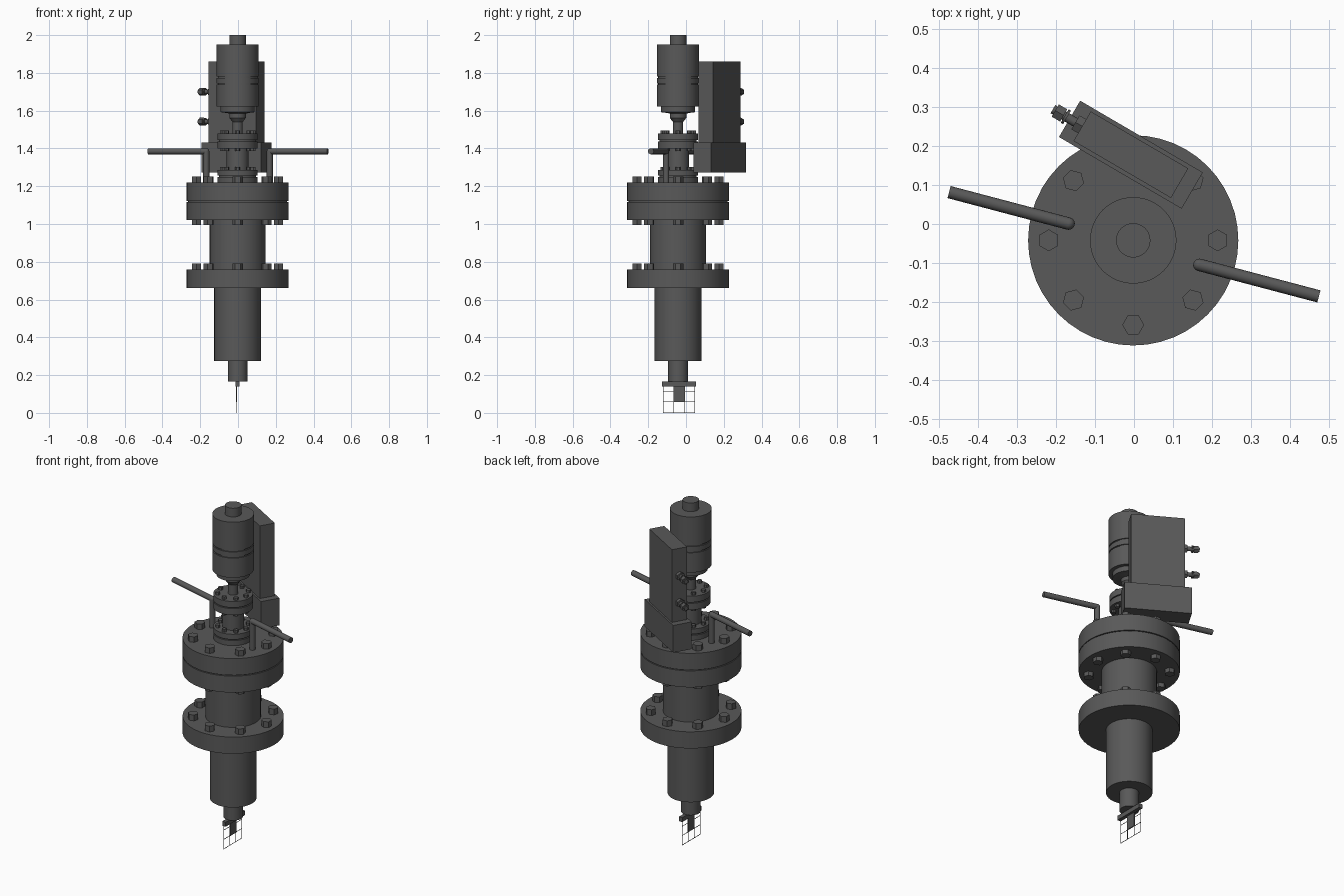
import bpy, bmesh, math
from mathutils import Vector, Matrix

if "Cube" in bpy.data.objects:
    bpy.data.objects.remove(bpy.data.objects["Cube"])

AX, AY = -0.002, -0.042          # main axis
mat = bpy.data.materials.new("dark_grey")
mat.diffuse_color = (0.1, 0.1, 0.1, 1)
mat.use_nodes = True
mat.node_tree.nodes["Principled BSDF"].inputs["Base Color"].default_value = mat.diffuse_color


def finish(name, bm, smooth=True):
    bmesh.ops.recalc_face_normals(bm, faces=bm.faces)
    me = bpy.data.meshes.new(name)
    bm.to_mesh(me)
    bm.free()
    ob = bpy.data.objects.new(name, me)
    bpy.context.collection.objects.link(ob)
    me.materials.append(mat)
    if smooth:
        bpy.ops.object.select_all(action='DESELECT')
        ob.select_set(True)
        bpy.context.view_layer.objects.active = ob
        bpy.ops.object.shade_smooth_by_angle(angle=math.radians(30))
    return ob


def lathe(name, profile, n=48):
    """Closed turned part on the main axis from (radius, z) points."""
    bm = bmesh.new()
    rings = [[bm.verts.new((AX + r * math.cos(2 * math.pi * i / n),
                            AY + r * math.sin(2 * math.pi * i / n), z))
              for i in range(n)] for r, z in profile]
    for a, b in zip(rings, rings[1:]):
        for i in range(n):
            j = (i + 1) % n
            bm.faces.new((a[i], a[j], b[j], b[i]))
    bm.faces.new(rings[0])
    bm.faces.new(rings[-1])
    return finish(name, bm)


def add_rod(bm, p, q, r, n=16, spin=0.0):
    p, q = Vector(p), Vector(q)
    m = (Matrix.Translation((p + q) / 2)
         @ (q - p).to_track_quat('Z', 'Y').to_matrix().to_4x4()
         @ Matrix.Rotation(spin, 4, 'Z'))
    bmesh.ops.create_cone(bm, cap_ends=True, segments=n, radius1=r, radius2=r,
                          depth=(q - p).length, matrix=m)


def bolts(name, ring, r, z0, z1, n=8):
    bm = bmesh.new()
    for i in range(n):
        a = 2 * math.pi * i / n
        m = (Matrix.Translation((AX + ring * math.cos(a), AY + ring * math.sin(a), (z0 + z1) / 2))
             @ Matrix.Rotation(a, 4, 'Z'))
        bmesh.ops.create_cone(bm, cap_ends=True, segments=6, radius1=r, radius2=r,
                              depth=z1 - z0, matrix=m)
    finish(name, bm, False)


def box(name, centre, size, angle=0.0):
    bm = bmesh.new()
    bmesh.ops.create_cube(bm, size=1, matrix=Matrix.Translation(centre)
                          @ Matrix.Rotation(angle, 4, 'Z') @ Matrix.Diagonal((*size, 1)))
    return finish(name, bm, False)


# Lower shaft, tube and flanges
lathe("lower_shaft", [(0.052, 0.165), (0.052, 0.275)])
lathe("lower_tube", [(0.124, 0.275), (0.124, 0.66)])
lathe("lower_flange", [(0.27, 0.66), (0.27, 0.758)])
lathe("middle_body", [(0.148, 0.758), (0.148, 1.02)])
lathe("main_flange", [(0.27, 1.02), (0.27, 1.117), (0.262, 1.117), (0.262, 1.122),
                      (0.27, 1.122), (0.27, 1.22)])
bolts("lower_flange_bolts", 0.217, 0.028, 0.758, 0.792)
bolts("main_flange_top_bolts", 0.217, 0.028, 1.22, 1.252)
bolts("main_flange_under_bolts", 0.217, 0.028, 0.995, 1.02)

# Neck with its two small flanges
lathe("neck", [(0.106, 1.22), (0.106, 1.25), (0.098, 1.25), (0.098, 1.256),
               (0.106, 1.256), (0.106, 1.287), (0.058, 1.287), (0.058, 1.40),
               (0.106, 1.40), (0.106, 1.438), (0.098, 1.438), (0.098, 1.444),
               (0.106, 1.444), (0.106, 1.48)])
bolts("neck_base_bolts", 0.083, 0.013, 1.287, 1.303)
bolts("neck_top_bolts", 0.083, 0.013, 1.48, 1.495)
bolts("neck_under_bolts", 0.083, 0.013, 1.386, 1.40)

# Motor with coupling cone, grooves and cap
lathe("coupling", [(0.027, 1.48), (0.027, 1.54), (0.044, 1.562), (0.044, 1.585),
                   (0.072, 1.59)])
lathe("motor", [(0.072, 1.59), (0.09, 1.592), (0.09, 1.622), (0.111, 1.622),
                (0.111, 1.738), (0.105, 1.738), (0.105, 1.745), (0.111, 1.745),
                (0.111, 1.774), (0.105, 1.774), (0.105, 1.781), (0.111, 1.781),
                (0.111, 1.949)])
lathe("motor_cap", [(0.044, 1.949), (0.044, 2.0)])

# Bent handle rods, opposite each other about the axis
for side, s in (("left", -1), ("right", 1)):
    bm = bmesh.new()
    post = Vector((s * 0.168, -0.052 - s * 0.053, 0))
    tip = Vector((s * 0.475, -0.052 - s * 0.134, 1.385))
    elbow = post + Vector((0, 0, 1.385))
    add_rod(bm, post + Vector((0, 0, 1.22)), elbow, 0.016)
    add_rod(bm, elbow, tip, 0.016)
    bmesh.ops.create_uvsphere(bm, u_segments=16, v_segments=8, radius=0.016,
                              matrix=Matrix.Translation(elbow))
    finish(side + "_handle", bm)

# Angled electronics box with two connectors on its end
ANG = math.radians(-30.3)
C = Vector((-0.008, 0.178, 0))
box("control_box_base", C + Vector((0, 0, 1.352)), (0.365, 0.108, 0.16), ANG)
box("control_box", C + Vector((0, 0, 1.645)), (0.29, 0.088, 0.43), ANG)
out = Vector((-math.cos(ANG), -math.sin(ANG), 0))
for name, z in (("upper_connector", 1.70), ("lower_connector", 1.542)):
    bm = bmesh.new()
    o = C + Vector((0, 0, z)) + out * 0.145
    for a, b, r, n in ((0, 0.02, 0.024, 6), (0.02, 0.055, 0.012, 16),
                       (0.045, 0.052, 0.02, 16), (0.055, 0.08, 0.021, 6),
                       (0.08, 0.087, 0.012, 16)):
        add_rod(bm, o + out * a, o + out * b, r, n)
    finish(name, bm)

# Tip: cross bar, blade and wire grid
box("tip_bar", (AX, -0.037, 0.153), (0.022, 0.18, 0.026))
box("tip_blade", (-0.008, -0.035, 0.1), (0.006, 0.057, 0.085))
bm = bmesh.new()
GX, W = -0.009, 0.0015
ys = [-0.12 + 0.0555 * i for i in range(4)]
for y in ys:
    add_rod(bm, (GX, y, 0), (GX, y, 0.15), W, 4, math.pi / 4)
for z in (W, 0.058, 0.112):
    add_rod(bm, (GX, ys[0], z), (GX, ys[-1], z), W, 4, math.pi / 4)
finish("wire_grid", bm, False)
